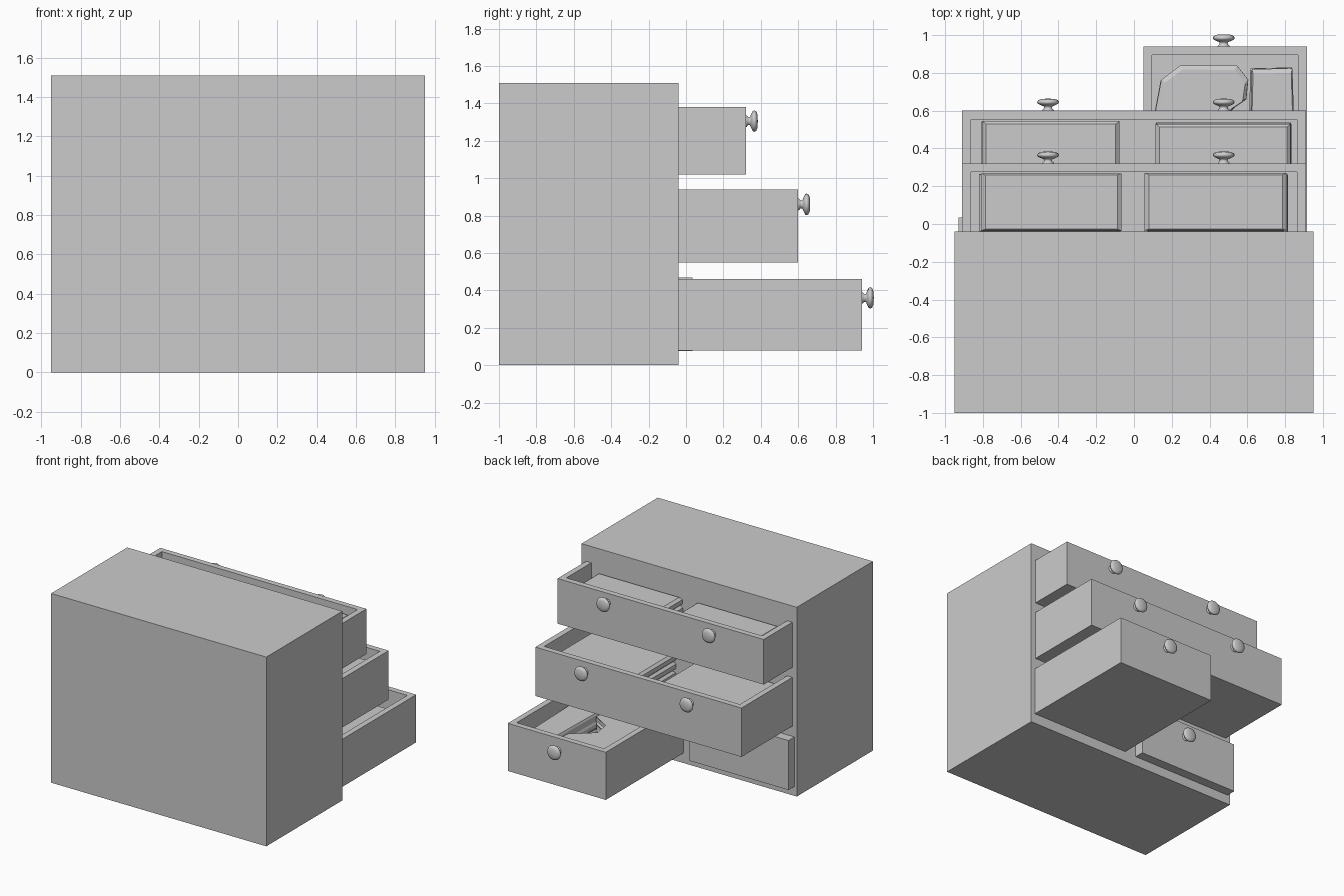
import bpy, bmesh, math, random
from mathutils import Vector, Matrix

if "Cube" in bpy.data.objects:
    bpy.data.objects.remove(bpy.data.objects["Cube"])

random.seed(4)


def finish(name, bm):
    bmesh.ops.recalc_face_normals(bm, faces=bm.faces)
    me = bpy.data.meshes.new(name)
    bm.to_mesh(me)
    bm.free()
    ob = bpy.data.objects.new(name, me)
    bpy.context.collection.objects.link(ob)
    return ob


def box(name, lo, hi, wall=None, floor=0.04):
    """Solid box, or an open-topped tray when a wall thickness is given."""
    lo, hi = Vector(lo), Vector(hi)
    bm = bmesh.new()
    bmesh.ops.create_cube(bm, size=1)
    for v in bm.verts:
        v.co = (lo + hi) / 2 + v.co * (hi - lo)
    if wall:
        bm.normal_update()
        top = max(bm.faces, key=lambda f: f.calc_center_median().z)
        bmesh.ops.inset_region(bm, faces=[top], thickness=wall, use_even_offset=True)
        ext = bmesh.ops.extrude_face_region(bm, geom=[top])
        verts = [g for g in ext["geom"] if isinstance(g, bmesh.types.BMVert)]
        for v in verts:
            v.co.z = lo.z + floor
        if top.is_valid:
            bm.faces.remove(top)
    return finish(name, bm)


def knob(name, x, y, z):
    """Turned knob: profile of (radius, distance out) spun round the y axis."""
    prof = [(0, -0.01), (0.034, -0.01), (0.031, 0.004), (0.021, 0.013), (0.022, 0.022),
            (0.038, 0.029), (0.054, 0.037), (0.058, 0.045), (0.053, 0.055), (0.036, 0.062), (0, 0.064)]
    bm = bmesh.new()
    vs = [bm.verts.new((x + r, y + d, z)) for r, d in prof]
    es = [bm.edges.new(p) for p in zip(vs, vs[1:])]
    bmesh.ops.spin(bm, geom=vs + es, cent=(x, y, z), axis=(0, 1, 0),
                   angle=math.tau, steps=20, use_duplicate=False)
    bmesh.ops.remove_doubles(bm, verts=bm.verts, dist=0.0002)
    ob = finish(name, bm)
    for p in ob.data.polygons:
        p.use_smooth = True


def folded_stack(name, outline, z0, z1, layers=4):
    """Pile of folded cloth: soft-edged layers following one outline."""
    bm = bmesh.new()
    c = sum((Vector(p) for p in outline), Vector((0, 0))) / len(outline)
    h = (z1 - z0) / layers
    rings = []
    for i in range(layers):
        dx, dy = random.uniform(-.006, .006), random.uniform(-.006, .006)
        for t, inset in ((0.0, .025), (0.25, 0), (0.75, 0), (1.0, .025)):
            if t == 0 and i:
                continue
            ring = []
            for p in outline:
                d = Vector(p) - c
                q = c + d * (1 - inset / d.length)
                ring.append(bm.verts.new((q.x + dx, q.y + dy, z0 + h * (i + t))))
            rings.append(ring)
    n = len(outline)
    for a, b in zip(rings, rings[1:]):
        for i in range(n):
            j = (i + 1) % n
            bm.faces.new((a[i], a[j], b[j], b[i]))
    bm.faces.new(rings[0])
    bm.faces.new(rings[-1])
    finish(name, bm)


def rect(x0, x1, y0, y1):
    return [(x0, y0), (x1, y0), (x1, y1), (x0, y1)]


# Cabinet body
box("cabinet", (-0.95, -1, 0), (0.95, -0.04, 1.51))

# Pulled-out drawers with knobs; back wall sits inside the cabinet
back = -0.088
drawers = [
    ("top_drawer", -0.91, 0.91, 0.32, 1.02, 1.38, (-0.455, 0.475), 1.305),
    ("middle_drawer", -0.91, 0.91, 0.60, 0.55, 0.94, (-0.455, 0.475), 0.86),
    ("bottom_right_drawer", 0.05, 0.915, 0.94, 0.08, 0.46, (0.475,), 0.36),
]
for name, x0, x1, y1, z0, z1, knobs, kz in drawers:
    box(name, (x0, back, z0), (x1, y1, z1), wall=0.046)
    for i, kx in enumerate(knobs):
        knob(f"{name}_knob_{i + 1}", kx, y1, kz)

# Closed drawer front
box("closed_drawer", (-0.93, -0.06, 0.075), (-0.05, 0.035, 0.47))
knob("closed_drawer_knob", -0.465, 0.035, 0.36)

# Folded clothes in the top and middle drawers
folded_stack("top_clothes_left", rect(-0.815, -0.07, -0.04, 0.265), 1.05, 1.32)
folded_stack("top_clothes_right", rect(0.06, 0.812, -0.04, 0.265), 1.05, 1.32)
folded_stack("middle_clothes_left", rect(-0.805, -0.08, -0.04, 0.54), 0.58, 0.86)
folded_stack("middle_clothes_right", rect(0.115, 0.83, -0.04, 0.535), 0.58, 0.86)

# Folded clothes in the bottom drawer, one pile with a notched side
notched = [(0.11, 0.6), (0.1, 0.02), (0.56, 0.02), (0.59, 0.28), (0.44, 0.36), (0.43, 0.5),
           (0.53, 0.62), (0.59, 0.66), (0.6, 0.76), (0.54, 0.835), (0.24, 0.835), (0.14, 0.76)]
folded_stack("bottom_clothes_notched", notched, 0.11, 0.36)
folded_stack("bottom_clothes_narrow", [(0.6, 0.02), (0.86, 0.02), (0.835, 0.83), (0.62, 0.825)], 0.11, 0.36)
